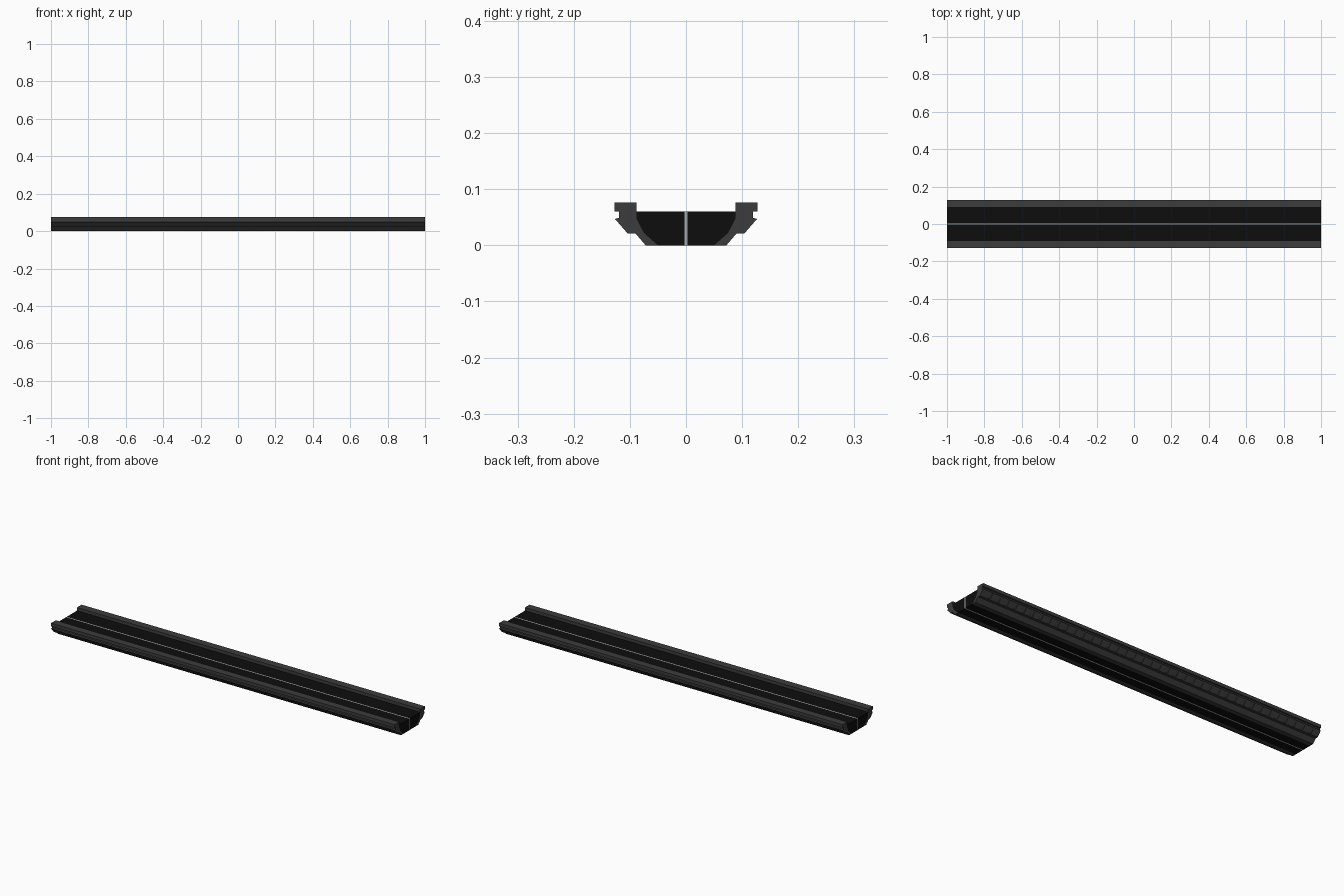
import bpy, bmesh

if "Cube" in bpy.data.objects:
    bpy.data.objects.remove(bpy.data.objects["Cube"])

def material(name, v):
    m = bpy.data.materials.new(name)
    m.diffuse_color = (v, v, v, 1)
    m.use_nodes = True
    m.node_tree.nodes["Principled BSDF"].inputs["Base Color"].default_value = m.diffuse_color
    return m

DARK = material("asphalt_black", 0.004)
GREY = material("barrier_grey", 0.045)
LIGHT = material("line_grey", 0.4)

def add_prism(bm, profile, x0, x1, side=1):
    """Extrude a (y, z) profile along x; side mirrors it in y."""
    face = bm.faces.new([bm.verts.new((x0, side * y, z)) for y, z in profile])
    res = bmesh.ops.extrude_face_region(bm, geom=[face])
    verts = [v for v in res["geom"] if isinstance(v, bmesh.types.BMVert)]
    bmesh.ops.translate(bm, verts=verts, vec=(x1 - x0, 0, 0))

def build(name, profile, spans, mat, side=1):
    bm = bmesh.new()
    for x0, x1 in spans:
        add_prism(bm, profile, x0, x1, side)
    bmesh.ops.recalc_face_normals(bm, faces=bm.faces)
    me = bpy.data.meshes.new(name)
    bm.to_mesh(me)
    bm.free()
    me.materials.append(mat)
    ob = bpy.data.objects.new(name, me)
    bpy.context.collection.objects.link(ob)
    return ob

W = 0.003  # half width of the centre line
FULL = [(-1, 1)]

road = [(W, 0), (0.050, 0), (0.075, 0.022), (0.088, 0.047), (0.088, 0.06), (W, 0.06)]

# Side barrier: foot, sloped flank (slightly recessed), neck and top rail
barrier = [(0.050, 0), (0.072, 0), (0.090, 0.021), (0.104, 0.021), (0.106, 0.0235),
           (0.104, 0.0257), (0.1225, 0.0455), (0.124, 0.044), (0.127, 0.047),
           (0.119, 0.049), (0.119, 0.06), (0.127, 0.06), (0.127, 0.0766),
           (0.088, 0.0766), (0.088, 0.047), (0.075, 0.022)]

# Blocks filling the recess flush with the flank
rib = [(0.106, 0.0235), (0.124, 0.044), (0.1225, 0.0455), (0.104, 0.0257)]
N = 40
pitch = 2 / N
spans = [(-1 + i * pitch + 0.01, -1 + (i + 1) * pitch - 0.01) for i in range(1, N - 1)]
spans += [(-1, -1 + pitch - 0.01), (1 - pitch + 0.01, 1)]

for side, tag in ((1, "back"), (-1, "front")):
    build("road_half_" + tag, road, FULL, DARK, side)
    build("barrier_" + tag, barrier, FULL, GREY, side)
    build("flank_ribs_" + tag, rib, spans, GREY, side)

# Thin line running through the middle of the road
build("centre_line", [(-W, 0), (W, 0), (W, 0.06), (-W, 0.06)], FULL, LIGHT)
